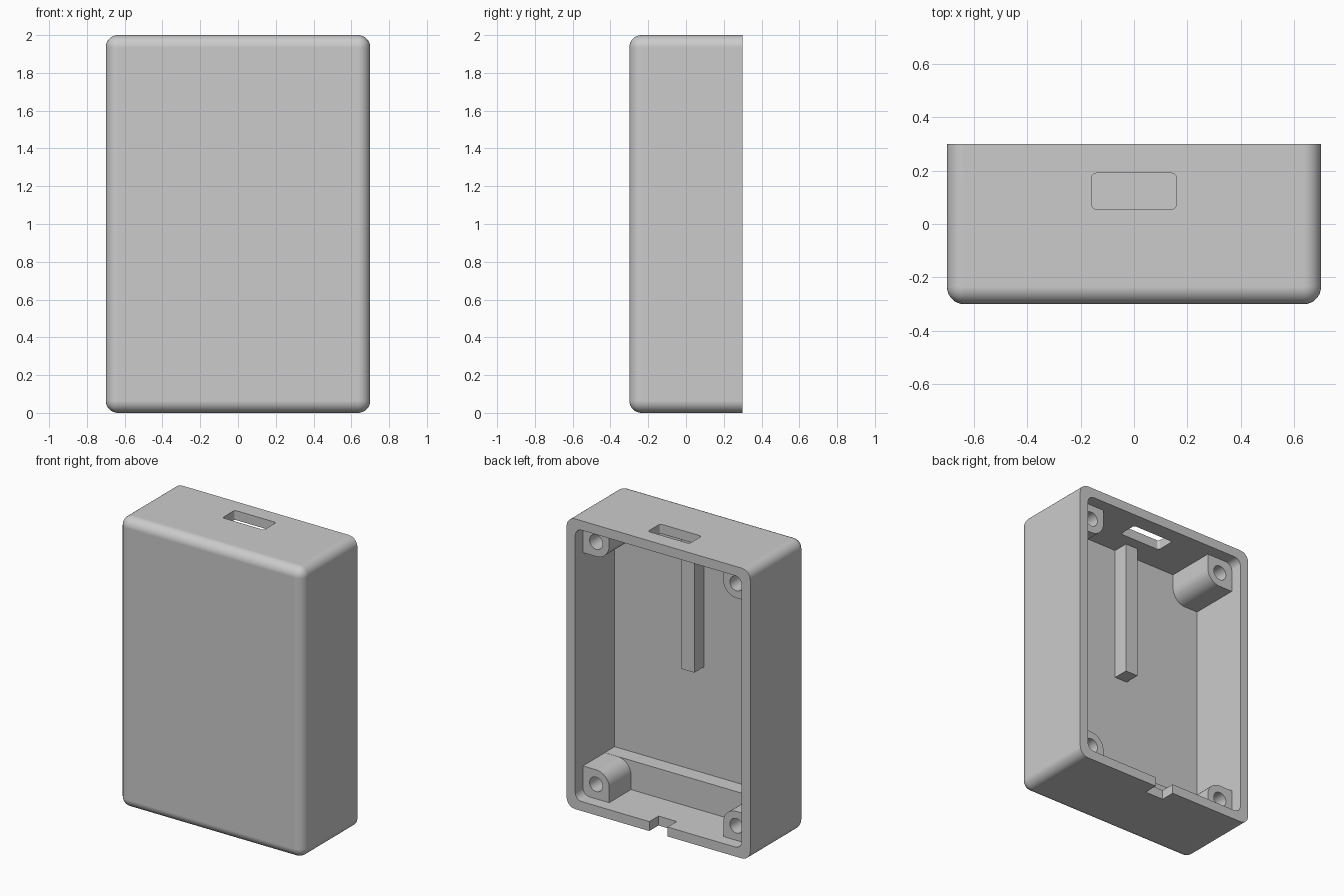
import bpy, bmesh, math
from mathutils import Matrix, Vector

if "Cube" in bpy.data.objects:
    bpy.data.objects.remove(bpy.data.objects["Cube"], do_unlink=True)

grey = bpy.data.materials.new("light_grey_plastic")
grey.use_nodes = True
grey.diffuse_color = (0.6, 0.6, 0.6, 1)
grey.node_tree.nodes["Principled BSDF"].inputs["Base Color"].default_value = (0.6, 0.6, 0.6, 1)

HALF_W, HALF_D, HEIGHT = 0.7, 0.3, 2.0
WALL, RADIUS = 0.065, 0.065
FLOOR_Y, BOSS_Y, RIB_Y = -0.13, 0.215, -0.022   # inner front wall, boss tops, rib tops
NOTCH_Y = 0.2


def make_object(name, bm):
    bmesh.ops.recalc_face_normals(bm, faces=bm.faces)
    mesh = bpy.data.meshes.new(name)
    bm.to_mesh(mesh)
    bm.free()
    mesh.materials.append(grey)
    obj = bpy.data.objects.new(name, mesh)
    bpy.context.collection.objects.link(obj)
    return obj


def block(name, low, high, radius=0, rounded=None, segments=8):
    """Box between two corners; edges chosen by the rule are rounded."""
    low, high = Vector(low), Vector(high)
    bm = bmesh.new()
    bmesh.ops.create_cube(bm, size=1)
    for v in bm.verts:
        v.co = [(low[i] + high[i]) / 2 + v.co[i] * (high[i] - low[i]) for i in range(3)]
    if rounded:
        edges = [e for e in bm.edges if rounded(*[v.co for v in e.verts])]
        bmesh.ops.bevel(bm, geom=edges, offset=radius, segments=segments,
                        profile=0.5, affect='EDGES', clamp_overlap=False)
    return make_object(name, bm)


def along(axis):
    return lambda a, b: abs(a[axis] - b[axis]) > 1e-4


def cut(obj, cutter):
    """Subtract a cutter, bake the result and discard the cutter."""
    cutter.hide_render = True
    mod = obj.modifiers.new("cut", 'BOOLEAN')
    mod.operation, mod.solver, mod.object = 'DIFFERENCE', 'EXACT', cutter
    graph = bpy.context.evaluated_depsgraph_get()
    mesh = bpy.data.meshes.new_from_object(obj.evaluated_get(graph))
    obj.modifiers.clear()
    obj.data = mesh
    bpy.data.objects.remove(cutter, do_unlink=True)


def smooth(obj):
    """Smooth the roundings while the large faces stay flat."""
    bpy.ops.object.select_all(action='DESELECT')
    obj.select_set(True)
    bpy.context.view_layer.objects.active = obj
    bpy.ops.object.shade_smooth_by_angle(angle=math.radians(30))
    mod = obj.modifiers.new("flat_faces", 'WEIGHTED_NORMAL')
    mod.keep_sharp, mod.weight = True, 100


# Outer shell: every edge rounded except the open back rim
shell = block("case_shell", (-HALF_W, -HALF_D, 0), (HALF_W, HALF_D, HEIGHT), RADIUS,
              lambda a, b: min(a.y, b.y) < 0)

# Cavity, cable slot in the top and notch in the bottom rim
cut(shell, block("cavity_cutter", (WALL - HALF_W, FLOOR_Y, WALL),
                 (HALF_W - WALL, 0.4, HEIGHT - WALL), 0.05, along(1)))
cut(shell, block("slot_cutter", (-0.158, 0.056, 1.85), (0.158, 0.19, 2.1), 0.016, along(2), 4))
cut(shell, block("notch_cutter", (-0.07, NOTCH_Y, -0.1), (0.07, 0.4, 0.12)))

parts = [shell]

# Corner screw bosses, rounded toward the middle, with blind holes
BOSS, INSET, SINK = 0.1, 0.165, 0.13
for sx, side in ((1, "left"), (-1, "right")):
    for sz, level in ((1, "top"), (-1, "bottom")):
        cx, cz = sx * (HALF_W - INSET), 1 + sz * (1 - INSET)
        xs = sorted((cx - sx * BOSS, cx + sx * SINK))
        zs = sorted((cz - sz * BOSS, cz + sz * SINK))

        def inner(a, b):
            return (abs(a.y - b.y) > 1e-4 and (a.x - cx) * sx < 0 and (a.z - cz) * sz < 0)

        boss = block(f"screw_boss_{level}_{side}", (xs[0], -0.2, zs[0]),
                     (xs[1], BOSS_Y, zs[1]), BOSS - 0.001, inner, 10)
        bm = bmesh.new()
        bmesh.ops.create_cone(bm, cap_ends=True, segments=32, radius1=0.05, radius2=0.05,
                              depth=0.4, matrix=Matrix.Translation((cx, 0.14, cz))
                              @ Matrix.Rotation(math.pi / 2, 4, 'X'))
        cut(boss, make_object("screw_hole_cutter", bm))
        parts.append(boss)

# Support rib hanging from the top wall and ledge along the bottom, level with the bosses
parts.append(block("support_rib", (-0.048, -0.18, 1.0), (0.048, RIB_Y, 1.96)))
parts.append(block("bottom_ledge", (-0.67, -0.17, 0.03),
                   (0.67, RIB_Y, INSET + BOSS + 0.001)))

for part in parts:
    smooth(part)
